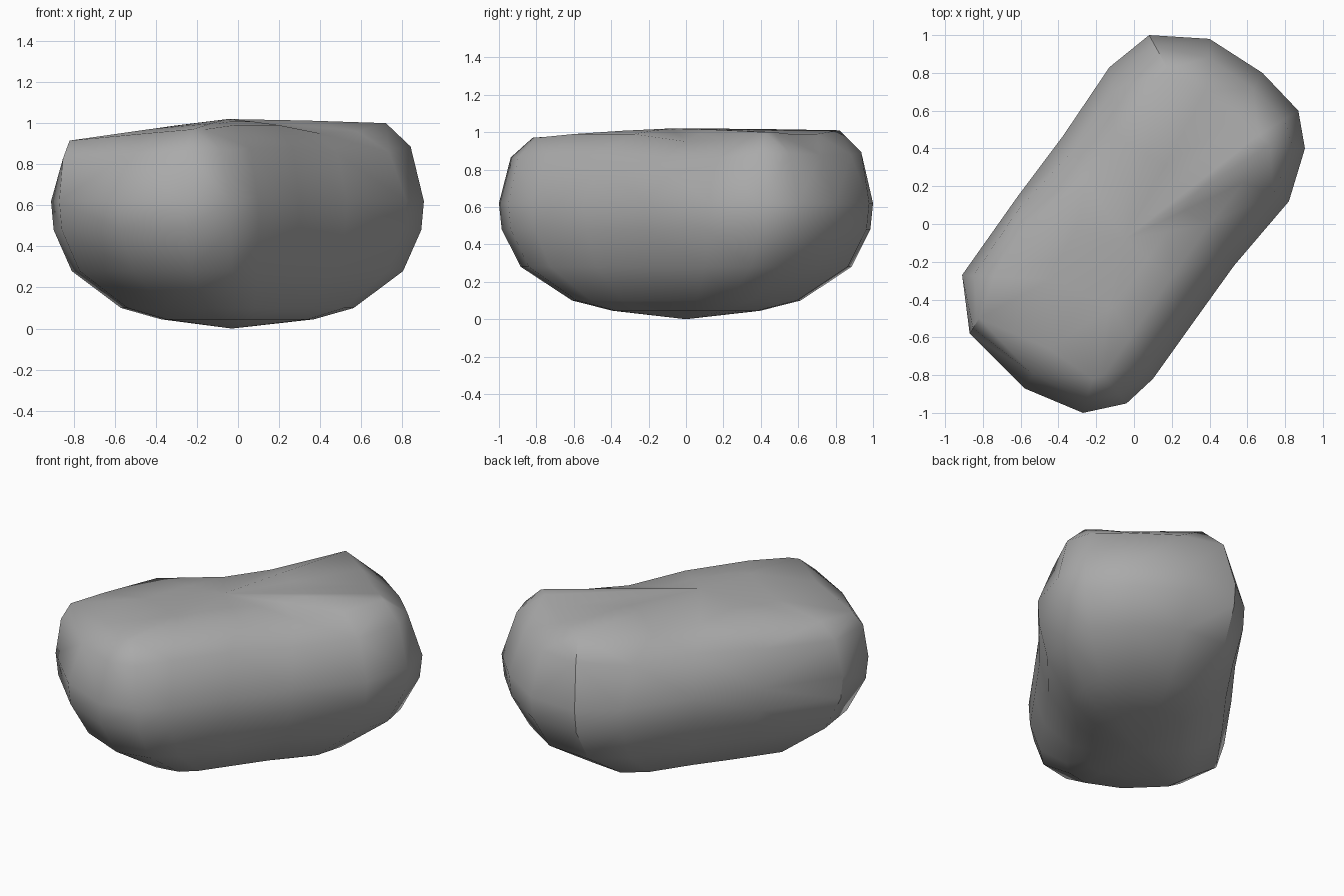
import bpy
import bmesh
import math
from mathutils import Vector

if "Cube" in bpy.data.objects:
    bpy.data.objects.remove(bpy.data.objects["Cube"], do_unlink=True)


def make_material(name, colour):
    material = bpy.data.materials.new(name)
    material.use_nodes = True
    material.diffuse_color = colour
    shader = material.node_tree.nodes["Principled BSDF"]
    shader.inputs["Base Color"].default_value = colour
    shader.inputs["Roughness"].default_value = 0.9
    return material


# Plan of the boulder: widest outline (x, y) paired with the top rim (x, y, z)
plan = [
    (-.91, -.27, -.74, -.28, .92), (-.62, .14, -.57, 0, .95),
    (-.38, .46, -.25, .22, .96), (-.13, .83, -.1, .47, .95),
    (.08, 1, .18, .82, 1.01), (.4, .98, .38, .7, .99),
    (.68, .8, .54, .56, .99), (.87, .6, .66, .47, 1),
    (.905, .4, .72, .42, 1), (.82, .12, .58, .22, .96),
    (.53, -.22, .4, 0, .95), (.3, -.54, .2, -.28, .99),
    (.1, -.82, -.02, -.6, .99), (-.04, -.95, -.16, -.8, .97),
    (-.27, -1, -.22, -.82, .97), (-.58, -.87, -.45, -.66, .95),
    (-.87, -.58, -.82, -.5, .915),
]
outline = [Vector((p[0], p[1], .62)) for p in plan]
rim = [Vector(p[2:]) for p in plan]

long_axis = Vector((.57, .82, 0)).normalized()
short_axis = Vector((long_axis.y, -long_axis.x, 0))


def shrunk_outline(scale, height):
    """Outline drawn in towards the middle, a little less across the width."""
    ring = []
    for point in outline:
        along = long_axis * point.dot(long_axis) * scale
        across = short_axis * point.dot(short_axis) * scale ** .85
        ring.append(along + across + Vector((0, 0, height)))
    return ring


def shoulder(inward, rise):
    """Ring between the widest outline and the top rim."""
    ring = []
    for low, high in zip(outline, rim):
        point = low.lerp(high, inward)
        point.z = low.z + (high.z - low.z) * rise
        ring.append(point)
    return ring


def crown(inward):
    """Ring on the gently domed top face."""
    peak = Vector((-.05, -.08, 1.025))
    return [point.lerp(peak, inward) for point in rim]


def join_rings(bm, lower, upper):
    count = len(lower)
    for i in range(count):
        j = (i + 1) % count
        bm.faces.new((lower[i], lower[j], upper[j], upper[i]))


def close_end(bm, ring, tip):
    centre = bm.verts.new(tip)
    for i, vert in enumerate(ring):
        bm.faces.new((vert, ring[(i + 1) % len(ring)], centre))


# Boulder body, stacked from the belly up to the crown
bm = bmesh.new()
levels = [
    shrunk_outline(.38, .045),
    shrunk_outline(.6, .1),
    shrunk_outline(.88, .28),
    shrunk_outline(.985, .48),
    outline,
    shoulder(.35, .7),
    rim,
    crown(.5),
]
rings = [[bm.verts.new(point) for point in level] for level in levels]
for lower, upper in zip(rings, rings[1:]):
    join_rings(bm, lower, upper)
close_end(bm, rings[0], (-.03, 0, 0))
close_end(bm, rings[-1], (-.05, -.08, 1.02))
bmesh.ops.triangulate(bm, faces=bm.faces[:])
bmesh.ops.recalc_face_normals(bm, faces=bm.faces[:])

mesh = bpy.data.meshes.new("boulder")
bm.to_mesh(mesh)
bm.free()
mesh.materials.append(make_material("stone grey", (.4, .4, .4, 1)))

boulder = bpy.data.objects.new("boulder", mesh)
bpy.context.collection.objects.link(boulder)
bpy.context.view_layer.objects.active = boulder
boulder.select_set(True)
bpy.ops.object.shade_smooth_by_angle(angle=math.radians(40))
